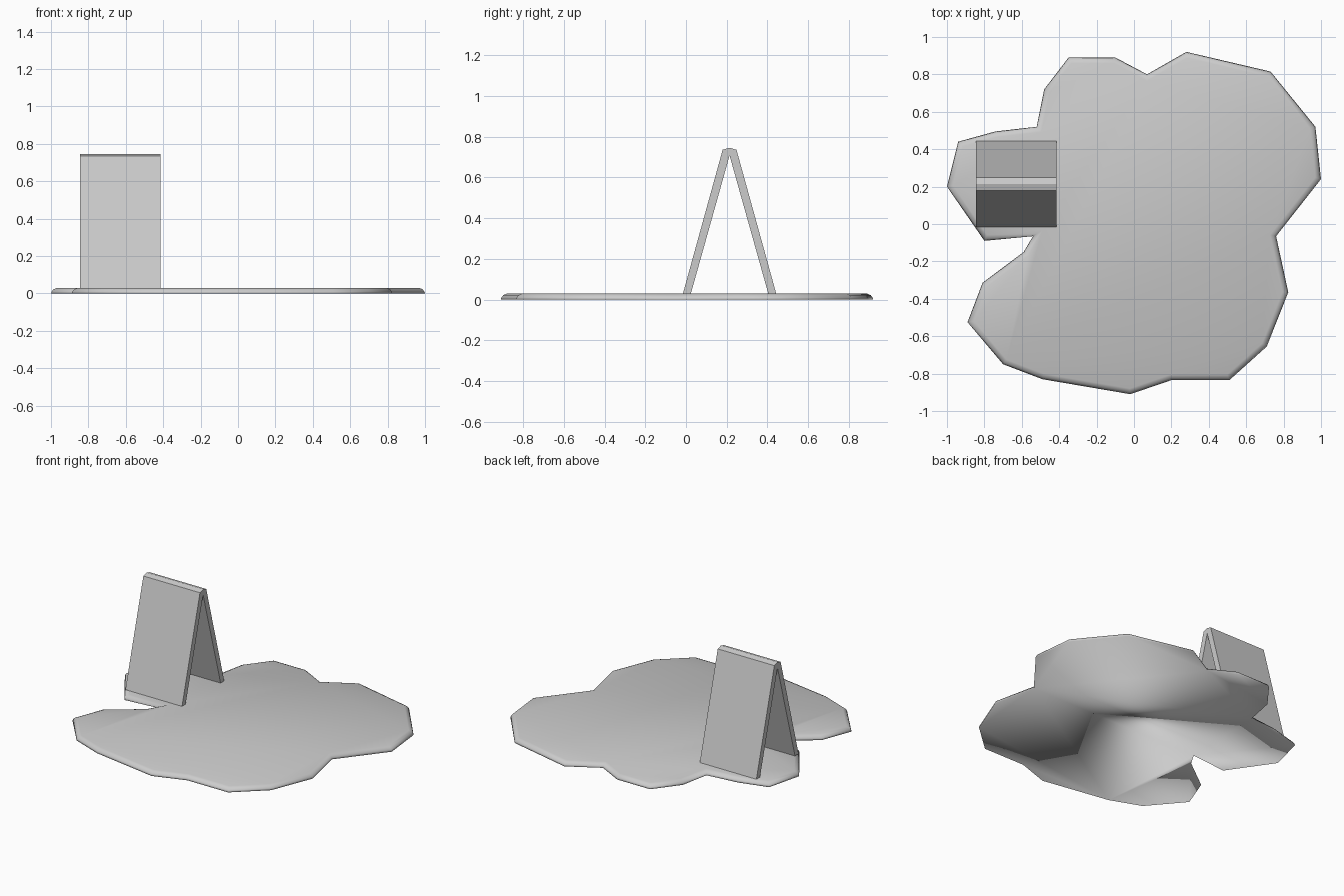
import bpy, bmesh
from mathutils import Vector

if "Cube" in bpy.data.objects:
    bpy.data.objects.remove(bpy.data.objects["Cube"])


def make_object(name, bm, smooth=False):
    bmesh.ops.recalc_face_normals(bm, faces=bm.faces[:])
    for f in bm.faces:
        f.smooth = smooth
    mesh = bpy.data.meshes.new(name)
    bm.to_mesh(mesh)
    bm.free()
    obj = bpy.data.objects.new(name, mesh)
    bpy.context.collection.objects.link(obj)
    return obj


def inset(points, d):
    """Mitred inward offset of a clockwise outline."""
    result = []
    for i, p in enumerate(points):
        a = (p - points[i - 1]).normalized()
        b = (points[(i + 1) % len(points)] - p).normalized()
        na, nb = Vector((a.y, -a.x)), Vector((b.y, -b.x))
        m = (na + nb).normalized()
        result.append(p + m * d / max(m.dot(na), 0.5))
    return result


# Puddle: irregular outline with a rounded upper rim
outline = [Vector(p) for p in (
    (-0.35, 0.89), (-0.10, 0.89), (0.07, 0.80), (0.28, 0.92), (0.73, 0.815),
    (0.97, 0.52), (1.0, 0.24), (0.76, -0.065), (0.825, -0.365), (0.71, -0.655),
    (0.51, -0.835), (0.20, -0.835), (-0.02, -0.91), (-0.49, -0.83),
    (-0.70, -0.75), (-0.89, -0.525), (-0.81, -0.315), (-0.59, -0.15),
    (-0.54, -0.065), (-0.80, -0.09), (-1.0, 0.20), (-0.94, 0.44),
    (-0.74, 0.495), (-0.52, 0.52), (-0.48, 0.72))]
bm = bmesh.new()
rings = [[bm.verts.new((p.x, p.y, z)) for p in inset(outline, d)]
         for d, z in ((0, 0), (0.004, 0.011), (0.012, 0.022), (0.03, 0.03))]
n = len(outline)
for low, high in zip(rings, rings[1:]):
    for i in range(n):
        j = (i + 1) % n
        bm.faces.new((low[i], low[j], high[j], high[i]))
bm.faces.new(rings[0])
bm.faces.new(rings[-1])
make_object("puddle", bm, smooth=True)

# Folding floor sign: A-shaped profile extruded sideways
half = [(0.19, 0.03), (0.229, 0.03), (0.034, 0.736)]
profile = ([(0, 0.708)] + half + [(0, 0.746)]
           + [(-y, z) for y, z in reversed(half)])
bm = bmesh.new()
face = bm.faces.new([bm.verts.new((-0.845, 0.214 + y, z)) for y, z in profile])
ext = bmesh.ops.extrude_face_region(bm, geom=[face], use_keep_orig=True)
bmesh.ops.translate(bm, vec=(0.43, 0, 0),
                    verts=[v for v in ext["geom"] if isinstance(v, bmesh.types.BMVert)])
make_object("floor_sign", bm)
